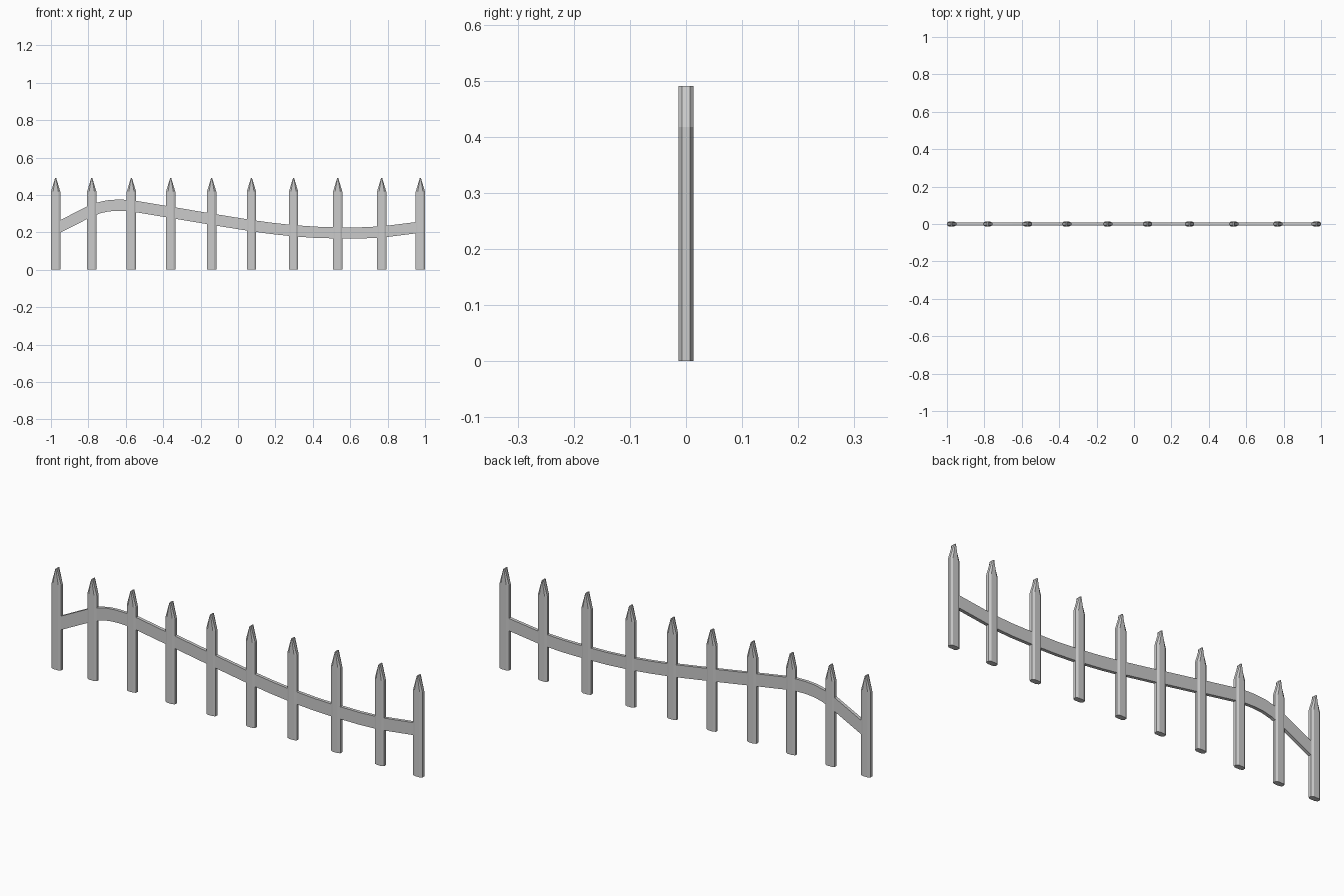
import bpy, bmesh
from mathutils import Vector

if "Cube" in bpy.data.objects:
    bpy.data.objects.remove(bpy.data.objects["Cube"])


def make_object(name, rings):
    """Skin a list of equal-sized vertex rings and cap both ends."""
    bm = bmesh.new()
    loops = [[bm.verts.new(p) for p in ring] for ring in rings]
    n = len(rings[0])
    for a, b in zip(loops, loops[1:]):
        for i in range(n):
            j = (i + 1) % n
            bm.faces.new((a[i], a[j], b[j], b[i]))
    bm.faces.new(loops[0])
    bm.faces.new(loops[-1])
    bmesh.ops.recalc_face_normals(bm, faces=bm.faces)
    mesh = bpy.data.meshes.new(name)
    bm.to_mesh(mesh)
    bm.free()
    obj = bpy.data.objects.new(name, mesh)
    bpy.context.collection.objects.link(obj)
    return obj


# Pickets: chamfered slats whose tops narrow to a blunt edge
W, D = 0.025, 0.013
section = [(W, -0.007), (W, 0.007), (0.014, D), (-0.014, D),
           (-W, 0.007), (-W, -0.007), (-0.014, -D), (0.014, -D)]
levels = [(0, 1), (0.417, 1), (0.49, 0.12)]
picket_x = [-0.975, -0.782, -0.57, -0.36, -0.141,
            0.072, 0.297, 0.533, 0.768, 0.975]
for k, px in enumerate(picket_x):
    rings = [[(px + x * s, y, z) for x, y in section] for z, s in levels]
    make_object(f"picket_{k + 1}", rings)

# Rail: one rectangular strip following the wavy centre line
path = [(-0.97, 0.222), (-0.8, 0.308), (-0.75, 0.329), (-0.7, 0.341),
        (-0.65, 0.345), (-0.6, 0.344), (-0.54, 0.337), (-0.36, 0.307),
        (-0.14, 0.270), (0.07, 0.236), (0.18, 0.221), (0.3, 0.208),
        (0.42, 0.200), (0.54, 0.197), (0.66, 0.197), (0.77, 0.202),
        (0.97, 0.227)]
pts = [Vector(p) for p in path]
HALF_H, HALF_D = 0.03, 0.008
rings = []
for i, p in enumerate(pts):
    t = (pts[min(i + 1, len(pts) - 1)] - pts[max(i - 1, 0)]).normalized()
    off = Vector((-t.y, t.x)) * HALF_H
    lo, hi = p - off, p + off
    rings.append([(lo.x, -HALF_D, lo.y), (lo.x, HALF_D, lo.y),
                  (hi.x, HALF_D, hi.y), (hi.x, -HALF_D, hi.y)])
make_object("rail", rings)
